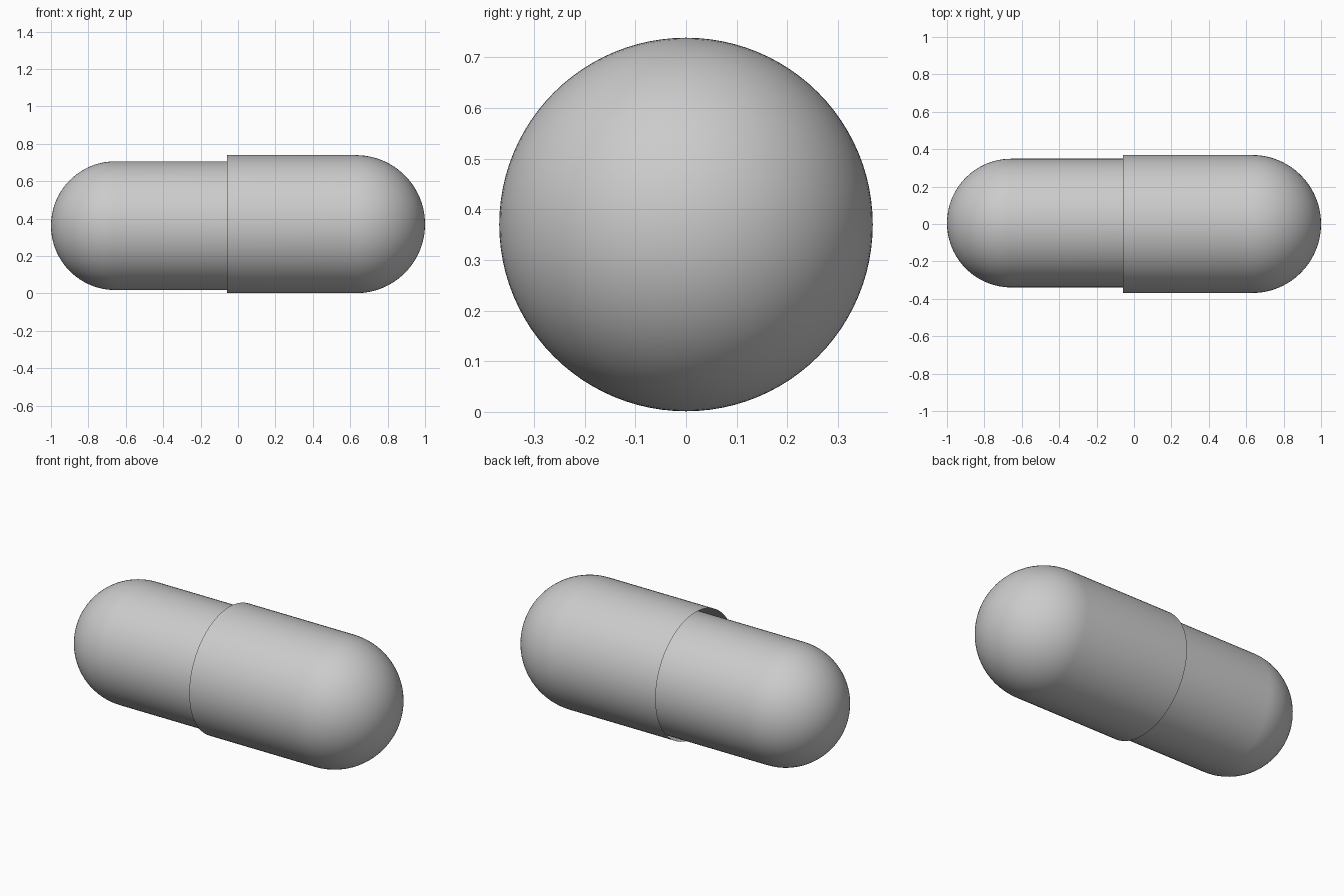
import bpy, bmesh, math
from mathutils import Matrix, Vector

cube = bpy.data.objects.get("Cube")
if cube:
    bpy.data.objects.remove(cube)

SIDES, RINGS = 96, 24

shell_grey = bpy.data.materials.new("shell grey")
shell_grey.use_nodes = True
colour = (0.6, 0.6, 0.6, 1)
shell_grey.diffuse_color = colour
shell_grey.node_tree.nodes["Principled BSDF"].inputs["Base Color"].default_value = colour


def capsule_half(name, radius, tip, rim, centre):
    """Open tube along x with a hemispherical end; tip and rim are x positions."""
    side = 1 if tip > rim else -1
    dome = tip - side * radius
    profile = [(rim, radius)]
    for i in range(RINGS + 1):
        a = math.pi / 2 * i / RINGS
        profile.append((dome + side * radius * math.sin(a), radius * math.cos(a)))

    bm = bmesh.new()
    verts = [bm.verts.new((x, 0, r)) for x, r in profile]
    edges = [bm.edges.new(pair) for pair in zip(verts, verts[1:])]
    bmesh.ops.spin(bm, geom=verts + edges, cent=(0, 0, 0), axis=(1, 0, 0),
                   angle=math.tau, steps=SIDES)
    bmesh.ops.remove_doubles(bm, verts=bm.verts, dist=0.0001)
    # Face the shell outwards
    bmesh.ops.recalc_face_normals(bm, faces=bm.faces)
    middle = Vector((dome, 0, 0))
    if sum((f.calc_center_median() - middle).dot(f.normal) for f in bm.faces) < 0:
        bmesh.ops.reverse_faces(bm, faces=bm.faces)
    for f in bm.faces:
        f.smooth = True
    bmesh.ops.transform(bm, matrix=Matrix.Translation((0, *centre)), verts=bm.verts)

    mesh = bpy.data.meshes.new(name)
    bm.to_mesh(mesh)
    bm.free()
    mesh.materials.append(shell_grey)
    obj = bpy.data.objects.new(name, mesh)
    bpy.context.collection.objects.link(obj)
    return obj


# Wider half, with an open rim that sleeves over the narrower half
capsule_half("capsule_cap", 0.369, 1.0, -0.06, (0, 0.37))

# Narrower half, running on inside the cap and seated slightly off centre
capsule_half("capsule_body", 0.344, -1.0, 0.3, (0.005, 0.362))
